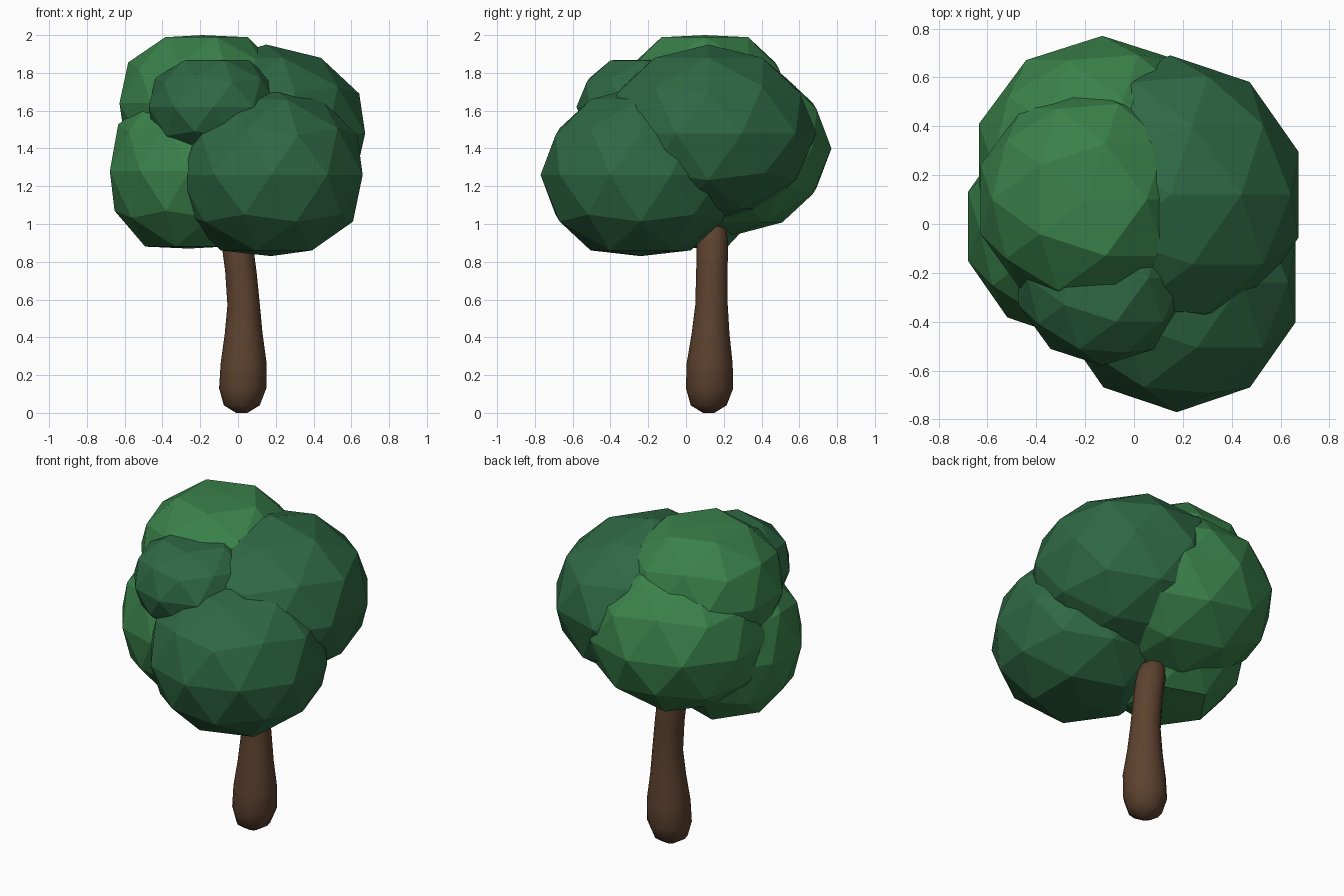
import bpy, bmesh, math

if "Cube" in bpy.data.objects:
    bpy.data.objects.remove(bpy.data.objects["Cube"], do_unlink=True)


def material(name, rgb):
    m = bpy.data.materials.new(name)
    m.use_nodes = True
    m.diffuse_color = (*rgb, 1)
    m.node_tree.nodes["Principled BSDF"].inputs["Base Color"].default_value = (*rgb, 1)
    return m


LIGHT = material("light green leaves", (0.042, 0.22, 0.068))
DARK = material("dark green leaves", (0.028, 0.14, 0.058))
BARK = material("brown bark", (0.11, 0.054, 0.028))


def make_object(name, bm, mat, smooth=False):
    bmesh.ops.recalc_face_normals(bm, faces=bm.faces)
    for f in bm.faces:
        f.smooth = smooth
    mesh = bpy.data.meshes.new(name)
    bm.to_mesh(mesh)
    bm.free()
    mesh.materials.append(mat)
    ob = bpy.data.objects.new(name, mesh)
    bpy.context.scene.collection.objects.link(ob)
    return ob


def leaf_clump(name, mat, centre, radii, low=0.0, high=2.0):
    """Faceted ball whose poles are flattened to stay between low and high."""
    bm = bmesh.new()
    bmesh.ops.create_icosphere(bm, subdivisions=2, radius=1)
    for v in bm.verts:
        for i in range(3):
            v.co[i] = centre[i] + v.co[i] * radii[i]
        v.co.z = min(max(v.co.z, low), high)
    return make_object(name, bm, mat)


# Foliage
leaf_clump("front_foliage", DARK, (0.175, -0.24, 1.26), (0.51, 0.53, 0.47), low=0.83)
leaf_clump("left_foliage", DARK, (0.15, 0.12, 1.48), (0.55, 0.57, 0.47))
leaf_clump("small_front_foliage", DARK, (-0.13, -0.22, 1.62), (0.36, 0.36, 0.29), high=1.87)
leaf_clump("right_foliage", LIGHT, (-0.26, -0.01, 1.28), (0.44, 0.46, 0.47), low=0.87)
leaf_clump("back_foliage", LIGHT, (-0.13, 0.25, 1.40), (0.53, 0.52, 0.46))
leaf_clump("top_foliage", LIGHT, (-0.19, 0.10, 1.64), (0.46, 0.46, 0.41), high=2.0)

# Trunk: rings of (x, y, z, radius), leaning slightly at the top
rings = [
    (0.02, 0.12, 0.0, 0.03), (0.02, 0.12, 0.04, 0.095), (0.025, 0.125, 0.13, 0.125),
    (0.03, 0.125, 0.26, 0.122), (0.03, 0.13, 0.42, 0.1), (0.03, 0.135, 0.57, 0.086),
    (0.015, 0.137, 0.75, 0.083), (-0.005, 0.14, 0.9, 0.083), (-0.015, 0.142, 0.97, 0.072),
    (-0.02, 0.145, 1.01, 0.03),
]
SIDES = 12
bm = bmesh.new()
loops = []
for x, y, z, r in rings:
    angles = [math.tau * i / SIDES for i in range(SIDES)]
    loops.append([bm.verts.new((x + r * math.cos(a), y + r * math.sin(a), z)) for a in angles])
for a, b in zip(loops, loops[1:]):
    for i in range(SIDES):
        j = (i + 1) % SIDES
        bm.faces.new((a[i], a[j], b[j], b[i]))
bm.faces.new(loops[0])
bm.faces.new(loops[-1])
make_object("trunk", bm, BARK, smooth=True)
